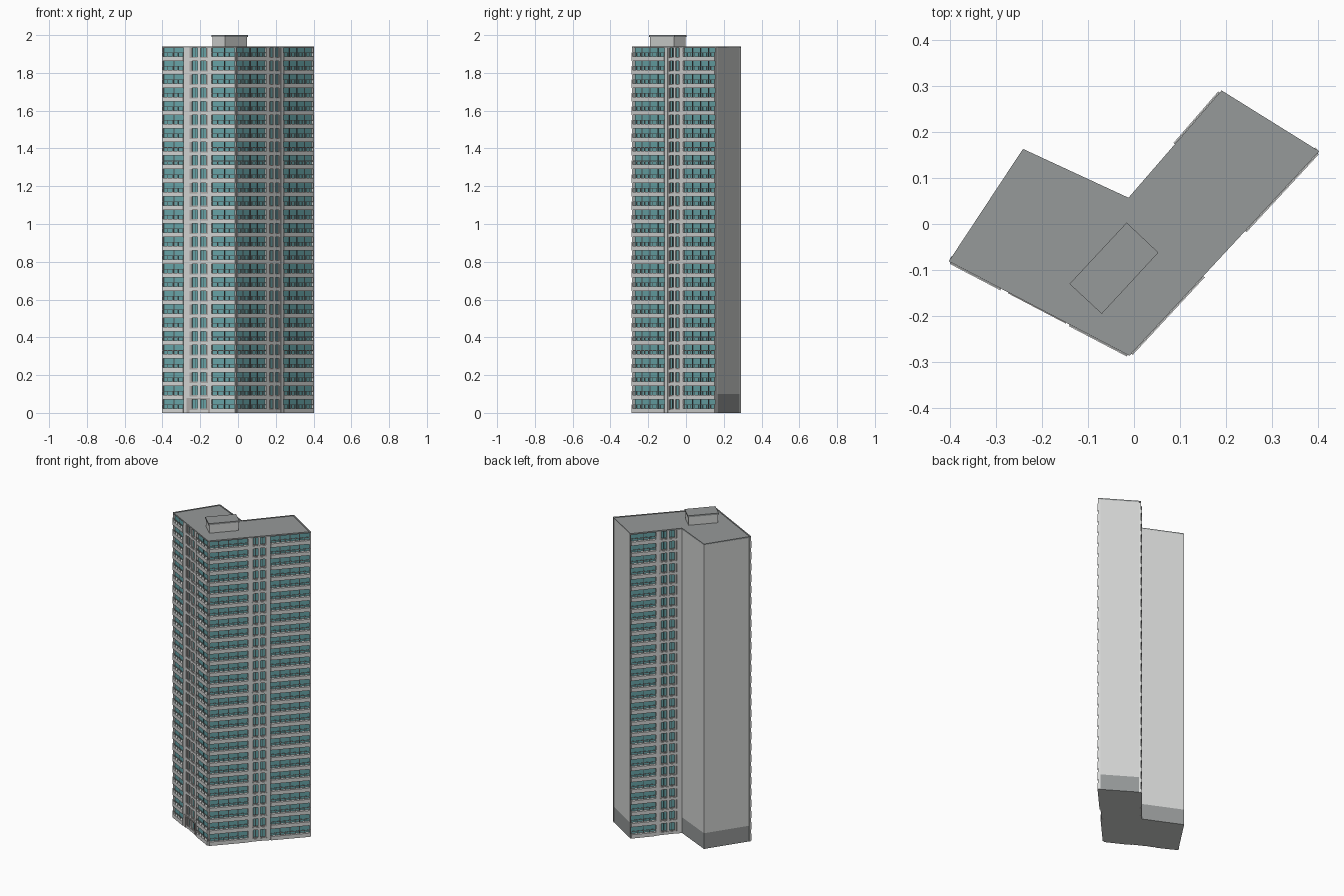
import bpy, bmesh
from mathutils import Vector

if "Cube" in bpy.data.objects:
    bpy.data.objects.remove(bpy.data.objects["Cube"])

FLOORS, TOP, DEPTH = 27, 1.935, 0.012
H = TOP / FLOORS
# corners of the plan, counter-clockwise; edges 0, 1 and 3 carry windows
PLAN = [Vector(p) for p in ((-.402, -.081), (-.01, -.286), (.402, .158),
                            (.19, .29), (-.012, .057), (-.241, .163))]
WINDOWED = (0, 1, 3)


def material(name, rgb):
    m = bpy.data.materials.new(name)
    m.diffuse_color = (*rgb, 1)
    m.use_nodes = True
    m.node_tree.nodes["Principled BSDF"].inputs["Base Color"].default_value = m.diffuse_color
    return m


MATS = [material("light_concrete", (.66, .67, .66)), material("grey_roof", (.305, .32, .32)),
        material("teal_glass", (.14, .38, .40)), material("dark_frame", (.08, .085, .085)),
        material("white_rail", (.74, .75, .74)), material("grey_panel", (.42, .40, .39))]
WALL, ROOF, GLASS, DARK, WHITE, PANEL = range(6)


def finish(bm, name):
    bmesh.ops.recalc_face_normals(bm, faces=bm.faces[:])
    mesh = bpy.data.meshes.new(name)
    bm.to_mesh(mesh)
    bm.free()
    for m in MATS:
        mesh.materials.append(m)
    bpy.context.collection.objects.link(bpy.data.objects.new(name, mesh))


def prism(bm, pts, z0, z1, mat, side=lambda i: None, bottom=None):
    """Extruded outline; side(i) may override the material of one side."""
    lo = [bm.verts.new((p[0], p[1], z0)) for p in pts]
    hi = [bm.verts.new((p[0], p[1], z1)) for p in pts]
    n = len(pts)
    bm.faces.new(lo[::-1]).material_index = mat if bottom is None else bottom
    bm.faces.new(hi).material_index = mat
    for i in range(n):
        j = (i + 1) % n
        f = bm.faces.new((lo[i], lo[j], hi[j], hi[i]))
        s = side(i)
        f.material_index = mat if s is None else s


def edge(i):
    p, q = PLAN[i], PLAN[(i + 1) % 6]
    d = (q - p).normalized()
    return p, q, Vector((d.y, -d.x))


def slab(bm, i, s0, s1, d0, d1, z0, z1, mat):
    """Box on plan edge i: s is the fraction along it, d the distance outward."""
    p, q, n = edge(i)
    a, b = p.lerp(q, s0), p.lerp(q, s1)
    prism(bm, [a + n * d1, b + n * d1, b + n * d0, a + n * d0], z0, z1, mat)


def inset(depths):
    """Plan with each edge i moved inward by depths[i]."""
    out = []
    for i in range(6):
        n1, n2 = edge(i - 1 if i else 5)[2], edge(i)[2]
        c1, c2 = n1.dot(PLAN[i]) - depths[i - 1], n2.dot(PLAN[i]) - depths[i]
        det = n1.x * n2.y - n1.y * n2.x
        out.append(Vector(((c1 * n2.y - c2 * n1.y) / det, (n1.x * c2 - n2.x * c1) / det)))
    return out


# tower core: glass behind the windowed sides, blank walls with a darker base
core = inset([DEPTH if i in WINDOWED else 0 for i in range(6)])
glass_side = lambda i: GLASS if i in WINDOWED else None
bm = bmesh.new()
prism(bm, core, 0, .1, ROOF, glass_side, WALL)
prism(bm, core, .1, TOP, WALL, glass_side)
finish(bm, "tower_core")

# roof slab with a low rim
bm = bmesh.new()
prism(bm, PLAN, TOP - .003, TOP + .003, ROOF)
for i in range(6):
    slab(bm, i, 0, 1, -.007, 0, TOP, TOP + .006, ROOF)
finish(bm, "roof")


def balcony_bay(bm, i, s0, s1):
    length = (edge(i)[1] - edge(i)[0]).length
    n = max(2, round((s1 - s0) * length / .065))
    w = (s1 - s0) / n
    bar = .0025 / length
    for k in range(FLOORS):
        z = k * H
        # parapet band
        slab(bm, i, s0, s1, -DEPTH, .004, z, z + .024, WALL)
        # handrail and balusters
        slab(bm, i, s0, s1, .001, .004, z + .042, z + .045, WHITE)
        for j in range(n * 2 + 1):
            s = s0 + (s1 - s0 - bar) * j / (n * 2)
            slab(bm, i, s, s + bar, .001, .004, z + .024, z + .042, WHITE)
        # slim window frames
        for j in range(1, n):
            s = s0 + w * j
            slab(bm, i, s - bar, s + bar, -DEPTH, -.009, z + .024, z + H, DARK)


def window_strip(bm, i, s0, s1):
    w = s1 - s0
    # upright panels between two columns of windows
    for a, b, mat in ((0, .12, PANEL), (.42, .58, WALL), (.88, 1, PANEL)):
        slab(bm, i, s0 + w * a, s0 + w * b, -DEPTH, -.003, 0, TOP, mat)
    for k in range(FLOORS):
        z = k * H
        slab(bm, i, s0, s1, -DEPTH, -.002, z, z + .016, WALL)
        for c in (.27, .73):
            s = s0 + w * c
            slab(bm, i, s - .003, s + .003, -DEPTH, -.010, z + .016, z + H, DARK)
            slab(bm, i, s - w * .15, s + w * .15, -DEPTH, -.005, z + .016, z + .022, PANEL)


# facades: (edge, balcony bays, window strips)
FACADES = (("front_left_facade", 0, ((.01, .29), (.67, .99)), ((.37, .62),)),
           ("front_right_facade", 1, ((.01, .39), (.61, .99)), ((.425, .575),)),
           ("back_facade", 3, ((.02, .50),), ((.57, .90),)))
for name, i, bays, strips in FACADES:
    bm = bmesh.new()
    for bay in bays:
        balcony_bay(bm, i, *bay)
    for strip in strips:
        window_strip(bm, i, *strip)
    # solid piers fill the gaps
    last = 0
    for a, b in sorted(bays + strips) + [(1, 1)]:
        slab(bm, i, last, a, -DEPTH, 0, 0, TOP, WALL)
        last = b
    finish(bm, name)

# entrance surround at ground level
bm = bmesh.new()
for a, b in ((.33, .37), (.62, .65)):
    slab(bm, 0, a, b, -.002, .002, 0, .078, PANEL)
slab(bm, 0, .33, .65, -.004, .002, .072, .08, PANEL)
finish(bm, "entrance_surround")

# rooftop plant room with an overhanging cap
ROOM = [Vector(p) for p in ((-.14, -.13), (-.07, -.195), (.053, -.062), (-.016, .003))]
mid = sum(ROOM, Vector((0, 0))) / 4
bm = bmesh.new()
prism(bm, [mid + (p - mid) * .95 for p in ROOM], TOP, 1.99, WALL)
prism(bm, ROOM, 1.99, 2, ROOF)
finish(bm, "plant_room")
